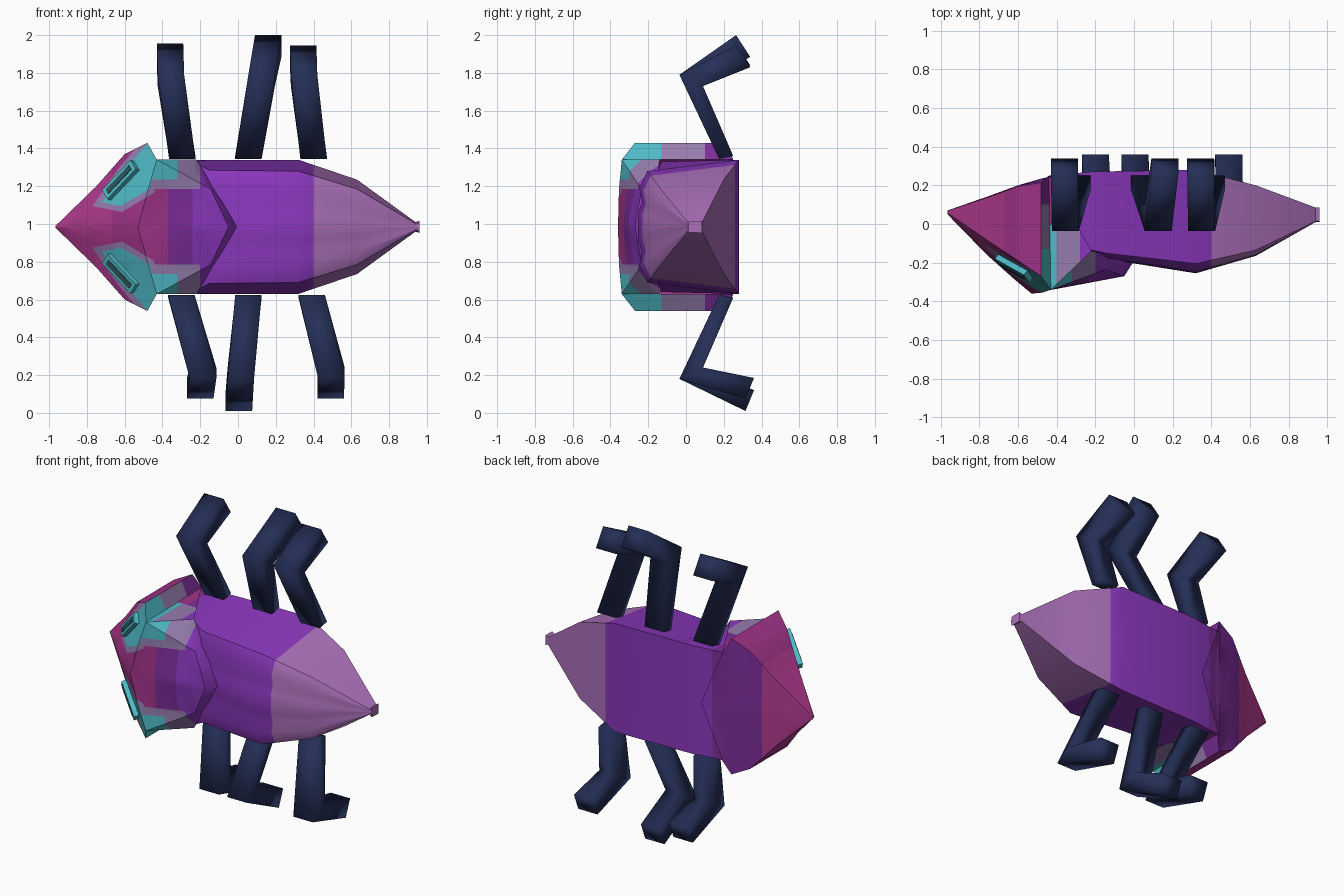
import bpy, bmesh, math
from mathutils import Vector, Matrix

cube = bpy.data.objects.get("Cube")
if cube:
    bpy.data.objects.remove(cube, do_unlink=True)

MID = 0.985  # height of the symmetry plane


def linear(hex_code):
    parts = [int(hex_code[i:i + 2], 16) / 255 for i in (0, 2, 4)]
    return [((c + 0.055) / 1.055) ** 2.4 if c > 0.04 else c / 12.92 for c in parts] + [1]


def material(name, hex_code):
    m = bpy.data.materials.new(name)
    m.use_nodes = True
    m.diffuse_color = linear(hex_code)
    m.node_tree.nodes["Principled BSDF"].inputs["Base Color"].default_value = linear(hex_code)
    return m


COLOURS = {"rose": "B03A8E", "mulberry": "A03389", "plum": "7C2D98", "purple": "8A37BC",
           "lilac": "AC71BB", "teal": "4FBBC8", "grey_violet": "967DAE",
           "dark_teal": "2C5860", "navy": "252F57"}
MATS = {n: material(n, h) for n, h in COLOURS.items()}
ORDER = list(MATS)


def finish(name, bm, rule, mirror=True, angle=25):
    """Turn a bmesh into an object, colour it by rule and mirror it in z."""
    for f in bm.faces:
        f.normal_update()
        f.material_index = ORDER.index(rule(f.calc_center_median(), f.normal))
    mesh = bpy.data.meshes.new(name)
    bm.to_mesh(mesh)
    bm.free()
    for n in ORDER:
        mesh.materials.append(MATS[n])
    ob = bpy.data.objects.new(name, mesh)
    bpy.context.collection.objects.link(ob)
    if mirror:
        ob.location.z = MID
        mod = ob.modifiers.new("mirror", "MIRROR")
        mod.use_axis = (False, False, True)
        mod.merge_threshold = 0.001
    bpy.ops.object.select_all(action="DESELECT")
    ob.select_set(True)
    bpy.context.view_layer.objects.active = ob
    bpy.ops.object.shade_smooth_by_angle(angle=math.radians(angle))


def skin(bm, rings, closed=False):
    """Join matching rows of vertices with quads."""
    for a, b in zip(rings, rings[1:]):
        n = len(a)
        for i in range(n if closed else n - 1):
            j = (i + 1) % n
            bm.faces.new((a[i], a[j], b[j], b[i]))


def face_outward(bm, inside):
    for f in bm.faces:
        f.normal_update()
        if f.normal.dot(f.calc_center_median() - Vector(inside)) < 0:
            f.normal_flip()


def cut(bm, point, normal):
    bmesh.ops.bisect_plane(bm, geom=bm.verts[:] + bm.edges[:] + bm.faces[:], dist=1e-5,
                           plane_co=point, plane_no=normal)


# Body: softly ribbed back, slanted sides, flat belly, tapering to the tail
bm = bmesh.new()
rings = []
RIBS = [(0, 0), (0.25, 0.003), (0.45, 0.022), (0.7, 0.008), (1, 0.05)]
for x, back, belly, hb, h, rib in [(-0.46, -0.15, 0.24, 0.345, 0.352, 0.3),
                                   (-0.24, -0.15, 0.27, 0.345, 0.354, 0.4),
                                   (-0.15, -0.18, 0.272, 0.30, 0.355, 0.6),
                                   (0.32, -0.255, 0.28, 0.295, 0.355, 1),
                                   (0.63, -0.165, 0.20, 0.20, 0.25, 0.6),
                                   (0.94, 0.01, 0.085, 0.018, 0.025, 0.1),
                                   (0.96, 0.01, 0.085, 0.03, 0.032, 0.1)]:
    pts = [(back + d * rib, hb * t) for t, d in RIBS] + [(belly, h), (belly, 0)]
    rings.append([bm.verts.new((x, y, z)) for y, z in pts])
skin(bm, rings)
bm.faces.new(rings[-1])
face_outward(bm, (0.1, 0.04, 0))
for x in (-0.37, 0.4):
    cut(bm, (x, 0, 0), (1, 0, 0))
finish("body", bm, lambda c, n: "lilac" if c.x > 0.4 else "plum" if c.x < -0.37 else "purple",
       angle=38)

# Head: faceted cone flaring into a collar and a pointed neck shield
bm = bmesh.new()
rows = [[(-0.965, 0.05, 0), (-0.965, 0.052, 0.002), (-0.965, 0.055, 0.004),
         (-0.965, 0.058, 0.006), (-0.965, 0.068, 0.006), (-0.965, 0.07, 0)],
        [(-0.76, -0.16, 0), (-0.76, -0.14, 0.07), (-0.76, -0.11, 0.14),
         (-0.75, -0.09, 0.215), (-0.75, 0.14, 0.215), (-0.75, 0.145, 0)],
        [(-0.62, -0.285, 0), (-0.61, -0.265, 0.13), (-0.59, -0.235, 0.25),
         (-0.6, -0.19, 0.385), (-0.6, 0.195, 0.385), (-0.6, 0.2, 0)],
        [(-0.53, -0.36, 0), (-0.475, -0.355, 0.2), (-0.43, -0.34, 0.356),
         (-0.48, -0.27, 0.445), (-0.48, 0.215, 0.445), (-0.48, 0.235, 0)]]
rings = [[bm.verts.new(p) for p in row] for row in rows]
skin(bm, rings)
ridge, brow, corner, rim_back, rim_belly, belly = rings[-1]
hip, wing, flank, peak, point, throat = [bm.verts.new(p) for p in (
    (-0.44, 0.25, 0.356), (-0.22, -0.14, 0.356), (-0.145, -0.235, 0.2),
    (-0.05, -0.27, 0), (0, -0.19, 0), (-0.3, 0.272, 0))]
for f in ((corner, rim_back, rim_belly, hip), (corner, hip, wing), (ridge, brow, flank, peak),
          (brow, corner, flank), (corner, wing, flank), (peak, flank, point),
          (flank, wing, point), (rim_belly, belly, throat, hip)):
    bm.faces.new(f)
face_outward(bm, (-0.45, 0, 0))

# Eye patch outline, seen from the front, as convex half-planes
PATCH = [(-0.72, 0.13), (-0.61, 0.29), (-0.5, 0.42), (-0.45, 0.47), (-0.42, 0.355),
         (-0.47, 0.2), (-0.62, 0.11)]


def half_planes(points, grow):
    planes = []
    for (ax, az), (bx, bz) in zip(points, points[1:] + points[:1]):
        normal = Vector((az - bz, 0, bx - ax)).normalized()
        planes.append((Vector((ax, 0, az)) + normal * grow, normal))
    return planes


inner, outer = half_planes(PATCH, 0), half_planes(PATCH, 0.03)
for p, n in inner + outer:
    cut(bm, p, n)
for x in (-0.67, -0.4, -0.37, -0.32, -0.28, -0.24, -0.2):
    cut(bm, (x, 0, 0), (1, 0, 0))
for y in (-0.13, 0, 0.1):
    cut(bm, (0, y, 0), (0, 1, 0))
for z in (0.2, 0.25):
    cut(bm, (0, 0, z), (0, 0, 1))


def within(c, planes):
    return all((c - p).dot(n) <= 0 for p, n in planes)


def head_colour(c, n):
    if n.x > 0.3 and c.z > 0.3561:                      # collar strip
        return "teal" if c.y < -0.13 else "grey_violet" if c.y < 0.1 else "plum"
    if n.z > 0.97 and c.y < 0:                          # top of the shield shoulder
        return "teal" if c.x < -0.4 else "grey_violet" if c.x < -0.28 else "purple"
    if n.y > 0.2:                                       # belly side
        return "rose" if c.x < -0.67 else "plum" if c.x < -0.37 else "purple"
    if c.x > -0.44 and c.y < -0.1 and c.z > 0.2:        # front of the shield shoulder
        if c.x < -0.32 and c.z > 0.25:
            return "teal"
        if c.x < -0.2:
            return "grey_violet"
    if n.y < -0.3 and within(c, inner):
        return "teal"
    if n.y < -0.3 and within(c, outer):
        return "grey_violet"
    return ("rose" if c.x < -0.67 else "mulberry" if c.x < -0.37
            else "plum" if c.x < -0.24 else "purple")


finish("head", bm, head_colour, angle=38)

# Eyes: slanted raised bars with a dark slit
along = Vector((0.17, -0.095, 0.18)).normalized()
out = Vector((-0.666, -0.72, 0.196))
out = (out - along * out.dot(along)).normalized()
turn = Matrix((along, out.cross(along), out)).transposed().to_4x4()


def eye_plate(name, size, lift, colour):
    bm = bmesh.new()
    place = Matrix.Translation(Vector((-0.615, -0.2225, 0.245)) + out * lift)
    bmesh.ops.create_cube(bm, size=1, matrix=place @ turn @ Matrix.Diagonal((*size, 1)))
    finish(name, bm, lambda c, n: colour)


eye_plate("eye", (0.235, 0.068, 0.03), 0.01, "teal")
eye_plate("eye_slit", (0.19, 0.03, 0.006), 0.026, "dark_teal")

# Legs: (name, side, hip x, knee x, foot x, foot height shift), three on each side
HIP, KNEE = [(0.175, 0.36), (0.25, 0.375)], [(-0.035, 0.805), (0.09, 0.745)]
FOOT = {1: [(0.265, 0.975), (0.34, 0.86)], -1: [(0.315, 0.97), (0.36, 0.86)]}
LEGS = [("front_leg_left", 1, -0.295, -0.355, -0.36, -0.005),
        ("middle_leg_left", 1, 0.055, 0.125, 0.16, 0.04),
        ("rear_leg_left", 1, 0.4, 0.35, 0.345, -0.015),
        ("front_leg_right", -1, -0.3, -0.185, -0.2, -0.06),
        ("middle_leg_right", -1, 0.055, 0.015, 0.005, 0.005),
        ("rear_leg_right", -1, 0.39, 0.495, 0.49, -0.06)]
for name, side, hip_x, knee_x, foot_x, shift in LEGS:
    bm = bmesh.new()
    rings = []
    for x, pair, dz in ((hip_x, HIP, 0), (knee_x, KNEE, 0), (foot_x, FOOT[side], shift)):
        (y0, z0), (y1, z1) = pair
        rings.append([bm.verts.new((x + dx, y, MID + side * (z + dz))) for dx, y, z in (
            (-0.07, y0, z0), (0.07, y0, z0), (0.07, y1, z1), (-0.07, y1, z1))])
    skin(bm, rings, closed=True)
    bm.faces.new(rings[0])
    bm.faces.new(rings[-1])
    bmesh.ops.recalc_face_normals(bm, faces=bm.faces[:])
    finish(name, bm, lambda c, n: "navy", mirror=False, angle=180)
